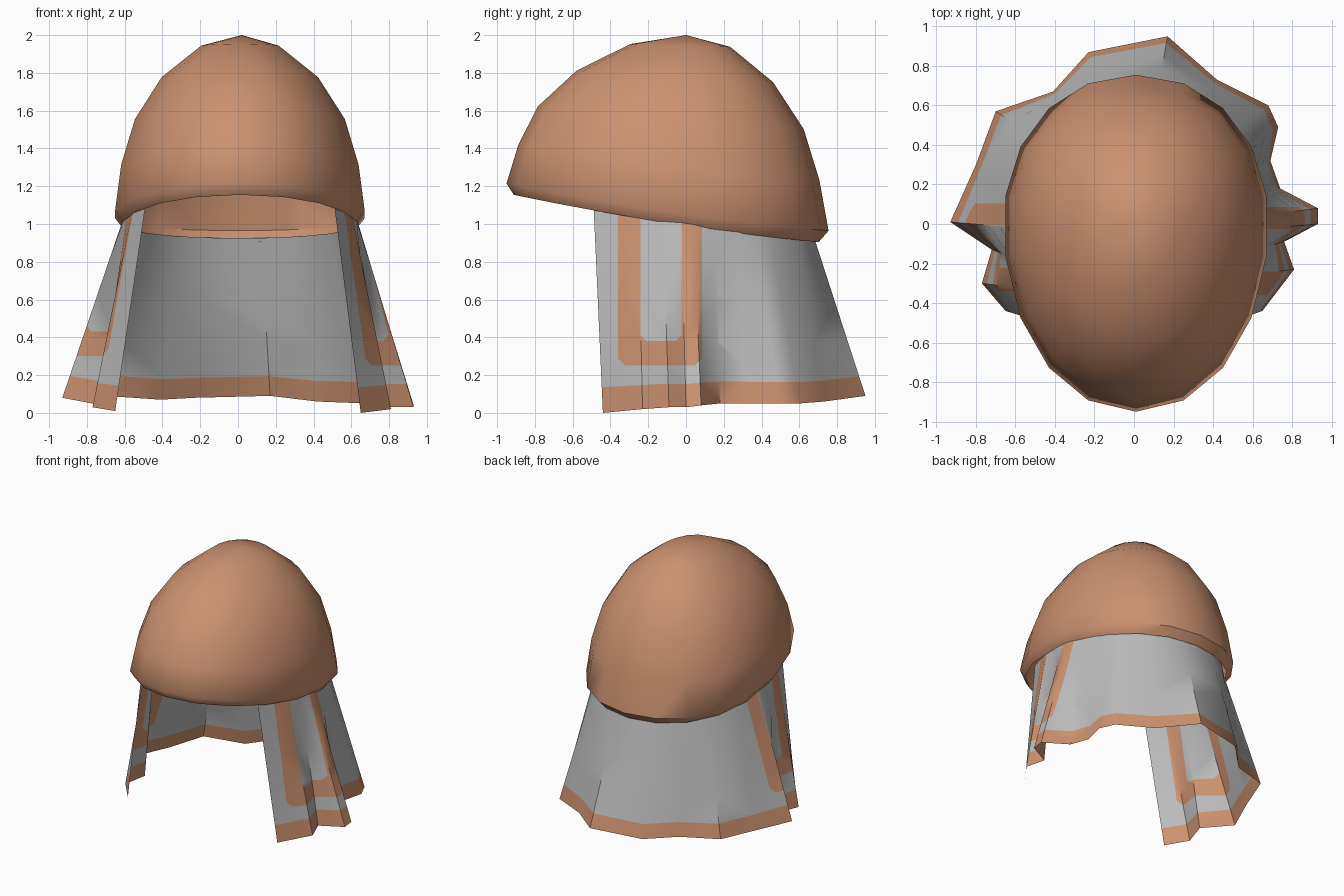
import bpy, bmesh, math
from mathutils import Vector

if "Cube" in bpy.data.objects:
    bpy.data.objects.remove(bpy.data.objects["Cube"])


def material(name, rgb):
    m = bpy.data.materials.new(name)
    m.diffuse_color = (*rgb, 1)
    m.use_nodes = True
    m.node_tree.nodes["Principled BSDF"].inputs["Base Color"].default_value = m.diffuse_color
    return m


COPPER = material("copper", (0.60, 0.285, 0.16))
GREY = material("grey_cloth", (0.50, 0.50, 0.50))


def finish(bm, name, mats, angle):
    me = bpy.data.meshes.new(name)
    bm.normal_update()
    bm.to_mesh(me)
    bm.free()
    ob = bpy.data.objects.new(name, me)
    bpy.context.collection.objects.link(ob)
    for m in mats:
        me.materials.append(m)
    bpy.ops.object.select_all(action='DESELECT')
    ob.select_set(True)
    bpy.context.view_layer.objects.active = ob
    bpy.ops.object.shade_smooth_by_angle(angle=math.radians(angle))
    return ob


def rim_z(y):
    # the rim rises towards the brow
    return 1.05 - 0.14 * y + 0.035 * y * y


# --- helmet dome: egg-shaped shell, open below, lower lip turned inwards ---
SIDES = 18
bm = bmesh.new()
rings = []
for h, r in [(-1, 0.93), (0, 1), (0.26, 0.955), (0.52, 0.845), (0.76, 0.63), (0.94, 0.31)]:
    ring = []
    for i in range(SIDES):
        a = 2 * math.pi * i / SIDES
        s, c = math.sin(a), math.cos(a)
        x = 0.67 * math.copysign(abs(s) ** 0.95, s)
        y = 0.755 * c ** 0.95 if c > 0 else 0.95 * c
        if h < 0:
            k = r + 0.03 * max(0, -c)
            z = rim_z(y) - 0.06
            p = (x * k + 0.01, y * k, z)
        else:
            base = rim_z(y)
            k = r - (0.02 * abs(c) if 0 < h < 0.9 else 0)
            p = (x * k + 0.01, y * k, base + (2.0 - base) * h)
        ring.append(bm.verts.new(p))
    rings.append(ring)
for lo, hi in zip(rings, rings[1:]):
    for i in range(SIDES):
        j = (i + 1) % SIDES
        bm.faces.new((lo[j], lo[i], hi[i], hi[j]))
apex = bm.verts.new((0.02, 0.0, 2.0))
for i in range(SIDES):
    bm.faces.new((rings[-1][(i + 1) % SIDES], rings[-1][i], apex))
finish(bm, "helmet_dome", [COPPER], 50)

# --- neck cloth: folded curtain from the rim to a wavy hem, open in front ---
hem = [(0.65, -0.44, 0.0), (0.81, -0.23, 0.02), (0.76, -0.09, 0.03), (0.93, 0.0, 0.03),
       (0.93, 0.08, 0.04), (0.74, 0.18, 0.05), (0.69, 0.32, 0.05), (0.73, 0.49, 0.05),
       (0.68, 0.60, 0.05), (0.42, 0.73, 0.06), (0.17, 0.95, 0.09), (-0.23, 0.87, 0.08),
       (-0.41, 0.67, 0.07), (-0.70, 0.57, 0.09), (-0.80, 0.30, 0.08), (-0.93, 0.01, 0.08),
       (-0.72, -0.13, 0.04), (-0.77, -0.30, 0.03), (-0.65, -0.44, 0.01)]
ROWS = [0, 0.125, 0.35, 0.6, 0.8, 1]
bm = bmesh.new()
cols = []
for p in hem:
    d = math.atan2(p[0], p[1]) * 1.02
    c = math.cos(d)
    y = (0.69 if c > 0 else 0.82) * c
    top = Vector((0.625 * math.sin(d) + 0.01, y, rim_z(y) - 0.045))
    cols.append([bm.verts.new(Vector(p).lerp(top, t)) for t in ROWS])
hem_faces = set()
for a, b in zip(cols, cols[1:]):
    for k in range(len(ROWS) - 1):
        f = bm.faces.new((a[k], b[k], b[k + 1], a[k + 1]))
        f.material_index = 0 if k == 0 else 1     # copper hem band


def frame_planes(y0, y1, z0, r):
    """Side, bottom and chamfer planes (point, normal) of an open-topped panel."""
    return [((0, y0, 0), (0, 1, 0)), ((0, y1, 0), (0, -1, 0)), ((0, 0, z0), (0, 0, 1)),
            ((0, y0 + r, z0), (0, 1, 1)), ((0, y1 - r, z0), (0, -1, 1))]


def inside(p, planes):
    return all((p - Vector(co)).dot(Vector(n)) > 0 for co, n in planes)


# --- U-shaped copper trim cut into both cheek sides ---
for side, dy, dz in ((1, 0.0, 0.0), (-1, 0.02, 0.05)):
    outer = frame_planes(-0.36 + dy, 0.085 + dy, 0.25 + dz, 0.04)
    inner = frame_planes(-0.24 + dy, -0.025 + dy, 0.38 + dz, 0.03)

    def cheek():
        return [f for f in bm.faces if f.material_index == 1
                and f.calc_center_median().x * side > 0.3
                and f.calc_center_median().y < 0.3]

    for co, n in outer + inner:
        faces = cheek()
        geom = faces + list({e for f in faces for e in f.edges}) \
            + list({v for f in faces for v in f.verts})
        bmesh.ops.bisect_plane(bm, geom=geom, plane_co=co, plane_no=n, dist=1e-5)
    for f in cheek():
        p = f.calc_center_median()
        if inside(p, outer) and not inside(p, inner):
            f.material_index = 0
finish(bm, "neck_cloth", [COPPER, GREY], 40)
